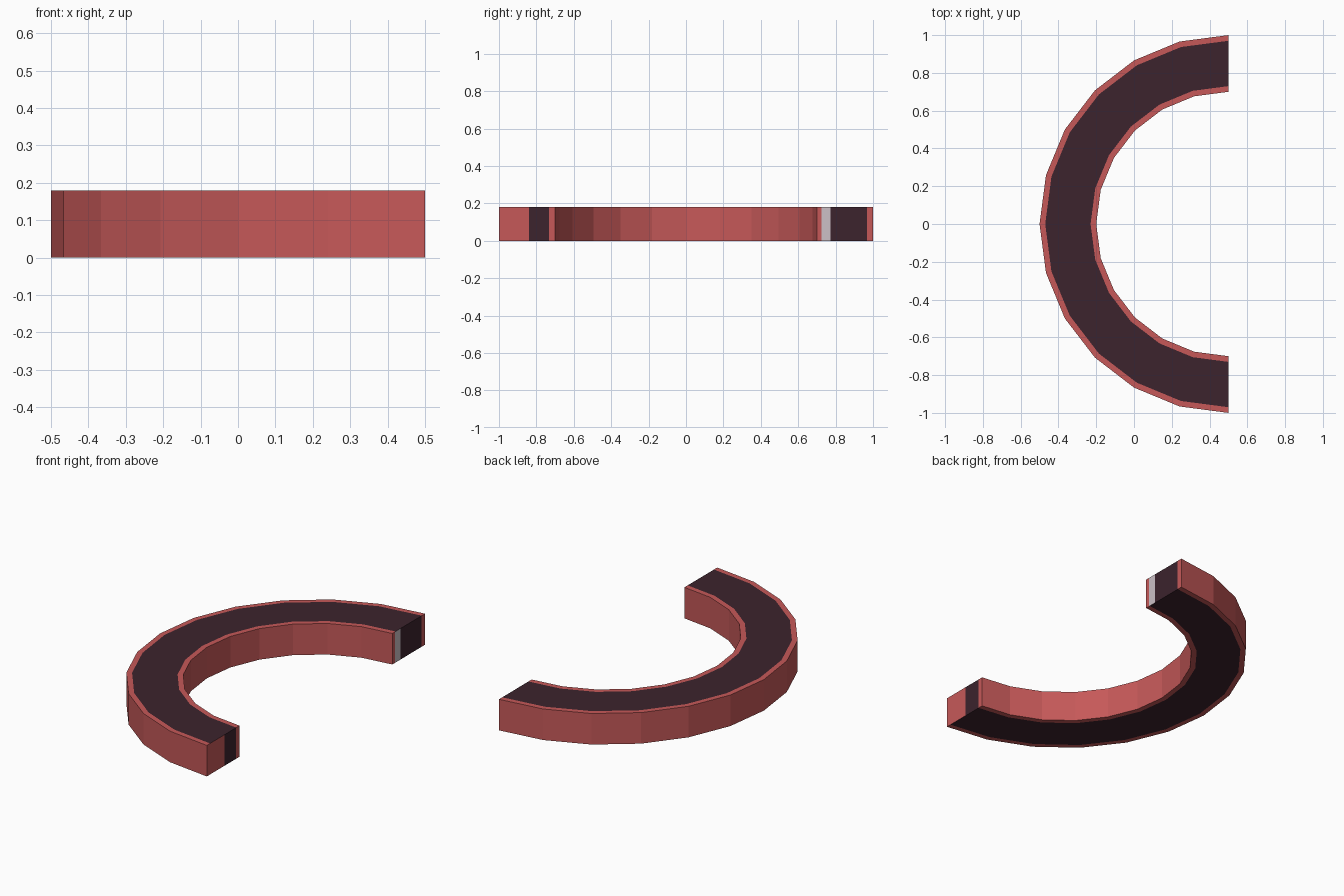
import bpy, bmesh, math

if "Cube" in bpy.data.objects:
    bpy.data.objects.remove(bpy.data.objects["Cube"])

H = 0.18          # height
STEPS = 12        # 15 degree segments
CX = 0.5          # arc centre


def material(name, srgb):
    m = bpy.data.materials.new(name)
    lin = [((c / 255 + 0.055) / 1.055) ** 2.4 for c in srgb]
    m.diffuse_color = (*lin, 1)
    m.use_nodes = True
    m.node_tree.nodes["Principled BSDF"].inputs["Base Color"].default_value = m.diffuse_color
    return m


mats = [material("coral red", (198, 89, 89)),
        material("dark plum", (60, 35, 45)),
        material("pale grey", (204, 192, 198))]
RED, DARK, PALE = 0, 1, 2

bm = bmesh.new()


def point(r, i, z):
    a = math.radians(90 + 180 * i / STEPS)
    return (CX + r * math.cos(a), r * math.sin(a), z)


def face(points, mat):
    f = bm.faces.new([bm.verts.new(p) for p in points])
    f.material_index = mat


# Curved body: walls, and bordered top and bottom
bands = [(0.70, 0.73, RED), (0.73, 0.97, DARK), (0.97, 1.0, RED)]
for i in range(STEPS):
    j = i + 1
    face([point(1, i, H), point(1, j, H), point(1, j, 0), point(1, i, 0)], RED)
    face([point(0.7, i, 0), point(0.7, j, 0), point(0.7, j, H), point(0.7, i, H)], RED)
    for a, b, m in bands:
        face([point(a, i, H), point(a, j, H), point(b, j, H), point(b, i, H)][::-1], m)
        face([point(a, i, 0), point(a, j, 0), point(b, j, 0), point(b, i, 0)], m)

# Striped end faces, facing +x
ends = [(-1, -0.84, RED), (-0.84, -0.733, DARK), (-0.733, -0.7, RED),
        (0.7, 0.724, RED), (0.724, 0.773, PALE), (0.773, 0.968, DARK), (0.968, 1, RED)]
for a, b, m in ends:
    face([(CX, a, 0), (CX, b, 0), (CX, b, H), (CX, a, H)], m)

# Fix the winding of every face by its own outward direction
bm.normal_update()
for f in bm.faces:
    c, n = f.calc_center_median(), f.normal
    if abs(n.z) > 0.9:
        out = n.z * (c.z - H / 2)
    elif n.x * n.x > 0.9999 and abs(c.x - CX) < 1e-4:
        out = n.x
    else:
        radial = math.hypot(c.x - CX, c.y)
        out = (n.x * (c.x - CX) + n.y * c.y) * (radial - 0.85)
    if out < 0:
        f.normal_flip()
bmesh.ops.remove_doubles(bm, verts=bm.verts, dist=1e-5)

mesh = bpy.data.meshes.new("half_ring")
bm.to_mesh(mesh)
bm.free()
for m in mats:
    mesh.materials.append(m)
obj = bpy.data.objects.new("half_ring", mesh)
bpy.context.collection.objects.link(obj)
